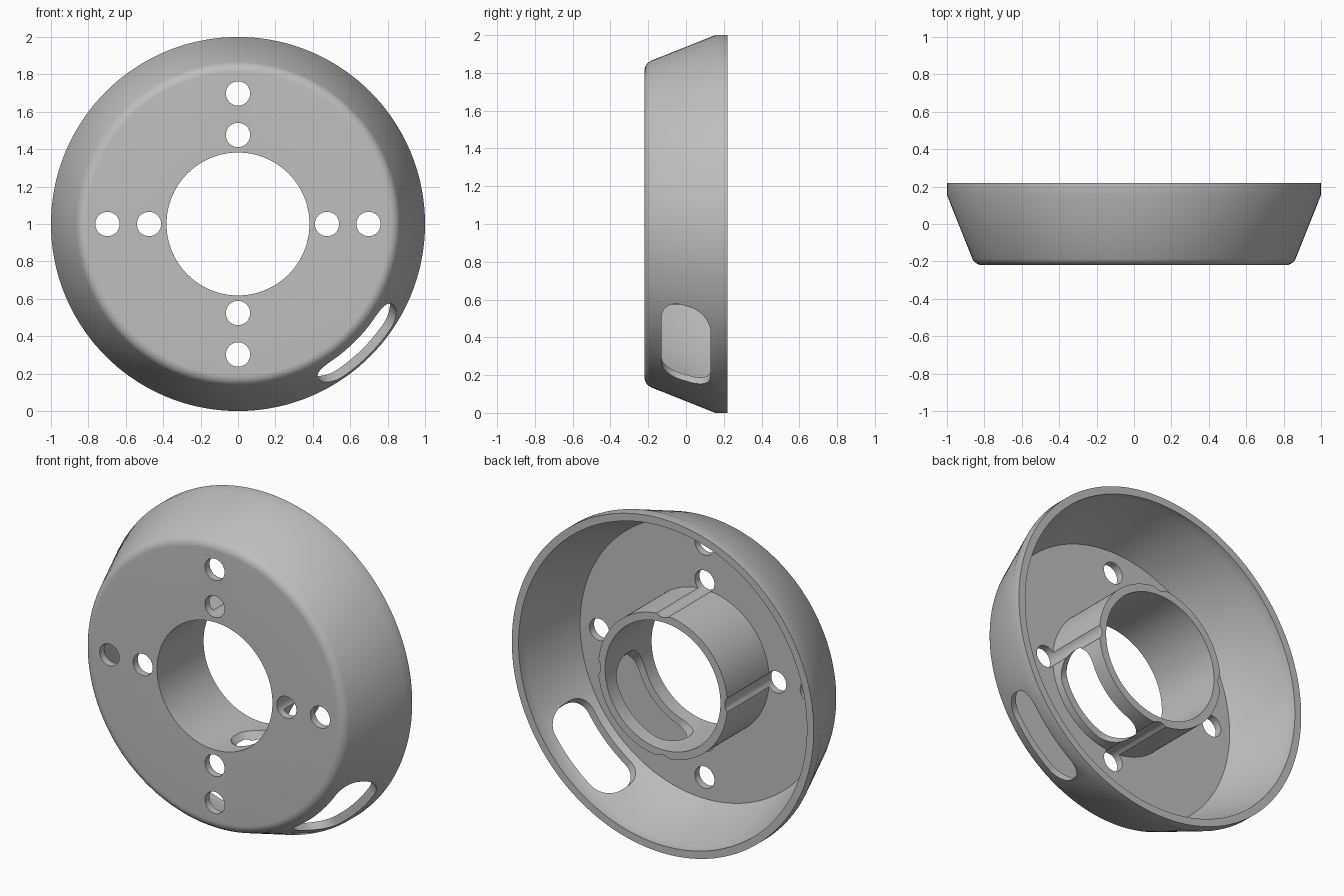
import bpy, bmesh
from math import sin, cos, pi, radians
from mathutils import Matrix, Vector

cube = bpy.data.objects.get("Cube")
if cube:
    bpy.data.objects.remove(cube)

CENTRE = Vector((0, 0, 1))
FRONT, BACK = -0.22, 0.22
PLATE_BACK = -0.176

grey = bpy.data.materials.new("plain grey")
grey.use_nodes = True
grey.diffuse_color = (0.52, 0.52, 0.52, 1)
grey.node_tree.nodes["Principled BSDF"].inputs["Base Color"].default_value = (0.52, 0.52, 0.52, 1)


def add_object(name, bm):
    bmesh.ops.recalc_face_normals(bm, faces=bm.faces)
    mesh = bpy.data.meshes.new(name)
    bm.to_mesh(mesh)
    bm.free()
    mesh.materials.append(grey)
    obj = bpy.data.objects.new(name, mesh)
    bpy.context.collection.objects.link(obj)
    return obj


def lathe(name, profile, steps=144):
    """Revolve a closed (radius, y) profile about the front-to-back axis."""
    bm = bmesh.new()
    rings = []
    for i in range(steps):
        a = 2 * pi * i / steps
        rings.append([bm.verts.new(CENTRE + Vector((r * cos(a), y, r * sin(a)))) for r, y in profile])
    n = len(profile)
    for i in range(steps):
        p, q = rings[i], rings[(i + 1) % steps]
        for j in range(n):
            k = (j + 1) % n
            bm.faces.new((p[j], p[k], q[k], q[j]))
    return add_object(name, bm)


def prism(bm, outline, start, depth):
    """Extrude a closed outline of points along a depth vector."""
    low = [bm.verts.new(p + start) for p in outline]
    high = [bm.verts.new(p + start + depth) for p in outline]
    bm.faces.new(low)
    bm.faces.new(high)
    n = len(outline)
    for i in range(n):
        j = (i + 1) % n
        bm.faces.new((low[i], low[j], high[j], high[i]))


# Housing: face plate, rounded front edge, flared wall, flat rim and centre tube
fillet = [(0.81 + 0.06 * sin(radians(a)), -0.16 - 0.06 * cos(radians(a))) for a in range(0, 69, 8)]
profile = [(0.382, FRONT)] + fillet + [
    (1.0, 0.155), (1.0, BACK), (0.955, BACK), (0.955, 0.163),
    (0.825, PLATE_BACK), (0.428, PLATE_BACK), (0.428, BACK), (0.382, BACK)]
housing = lathe("round_housing", profile)

# Screw holes: two per quarter, the inner ones also groove the tube
bm = bmesh.new()
for quarter in range(4):
    turn = Matrix.Rotation(quarter * pi / 2, 4, 'Y')
    for distance in (0.476, 0.698):
        middle = CENTRE + turn @ Vector((distance, 0, 0))
        circle = [Vector((0.065 * cos(i * pi / 20), 0, 0.065 * sin(i * pi / 20))) for i in range(40)]
        prism(bm, circle, middle + Vector((0, -0.4, 0)), Vector((0, 0.8, 0)))
holes = add_object("hole_cutter", bm)

# Cable slot: rounded opening through the tube and wall at the lower left
bm = bmesh.new()
radial = Vector((1, 0, -1)).normalized()
tangent = Vector((1, 0, 1)).normalized()
HALF_LONG, HALF_WIDE, CORNER = 0.281, 0.13, 0.11
outline = []
for corner, (sx, sy) in enumerate(((1, 1), (-1, 1), (-1, -1), (1, -1))):
    for step in range(11):
        a = (corner + step / 10) * pi / 2
        u = sx * (HALF_LONG - CORNER) + CORNER * cos(a)
        v = sy * (HALF_WIDE - CORNER) + CORNER * sin(a)
        outline.append(tangent * u + Vector((0, v, 0)))
prism(bm, outline, CENTRE + radial * 0.12, radial * 1.1)
slot = add_object("slot_cutter", bm)

# Cut the openings and bake the result
for cutter in (holes, slot):
    cutter.hide_render = True
    mod = housing.modifiers.new(cutter.name, 'BOOLEAN')
    mod.operation = 'DIFFERENCE'
    mod.solver = 'EXACT'
    mod.object = cutter
bpy.context.view_layer.update()
graph = bpy.context.evaluated_depsgraph_get()
baked = bpy.data.meshes.new_from_object(housing.evaluated_get(graph))
housing.modifiers.clear()
housing.data = baked
for cutter in (holes, slot):
    bpy.data.objects.remove(cutter)

# Smooth curved walls, keep edges sharp
bpy.ops.object.select_all(action='DESELECT')
housing.select_set(True)
bpy.context.view_layer.objects.active = housing
bpy.ops.object.shade_smooth_by_angle(angle=radians(30))
